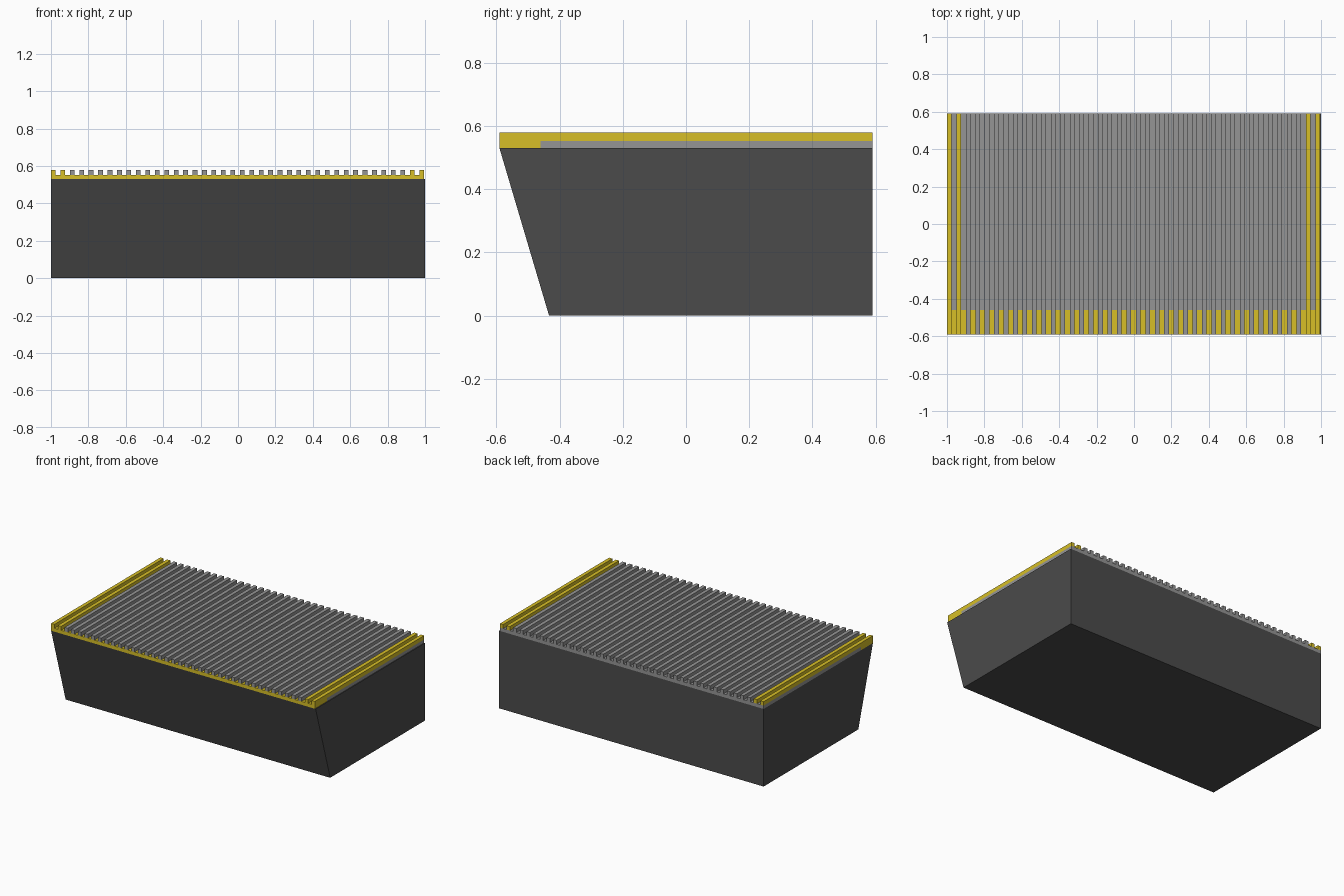
import bpy, bmesh

if "Cube" in bpy.data.objects:
    bpy.data.objects.remove(bpy.data.objects["Cube"])

def material(name, rgb):
    m = bpy.data.materials.new(name)
    m.diffuse_color = (*rgb, 1)
    m.use_nodes = True
    m.node_tree.nodes["Principled BSDF"].inputs["Base Color"].default_value = m.diffuse_color
    return m

dark = material("dark_metal", (0.07, 0.07, 0.07))
grey = material("tread_grey", (0.3, 0.3, 0.3))
yellow = material("safety_yellow", (0.68, 0.52, 0.02))

def extrude_x(name, profiles, mat):
    """Extrude (x0, x1, [(y, z)...]) profiles along x into one object."""
    bm = bmesh.new()
    for x0, x1, pts in profiles:
        face = bm.faces.new([bm.verts.new((x0, y, z)) for y, z in pts])
        ext = bmesh.ops.extrude_face_region(bm, geom=[face])
        moved = [v for v in ext["geom"] if isinstance(v, bmesh.types.BMVert)]
        bmesh.ops.translate(bm, verts=moved, vec=(x1 - x0, 0, 0))
    bmesh.ops.recalc_face_normals(bm, faces=bm.faces)
    me = bpy.data.meshes.new(name)
    bm.to_mesh(me)
    bm.free()
    me.materials.append(mat)
    ob = bpy.data.objects.new(name, me)
    bpy.context.collection.objects.link(ob)
    return ob

def rect(y0, y1, z0, z1):
    return [(y0, z0), (y1, z0), (y1, z1), (y0, z1)]

FRONT, BACK, SPLIT = -0.59, 0.59, -0.46
BODY_TOP, PLATE_TOP, RIDGE_TOP = 0.53, 0.553, 0.58
COUNT, PITCH, WIDTH = 40, 0.0505, 0.025
RIGHT = -1 + (COUNT - 1) * PITCH + WIDTH

# Step body with sloped riser
extrude_x("step_body", [(-1, 1, [(FRONT, BODY_TOP), (-0.433, 0), (BACK, 0), (BACK, BODY_TOP)])], dark)

# Tread plate: yellow front edge, grey behind
extrude_x("front_edge_plate", [(-1, RIGHT, rect(FRONT, SPLIT, BODY_TOP, PLATE_TOP))], yellow)
extrude_x("tread_plate", [(-1, RIGHT, rect(SPLIT, BACK, BODY_TOP, PLATE_TOP))], grey)

# Tread ridges: the outer two on each side are yellow
ridges = [(-1 + i * PITCH, -1 + i * PITCH + WIDTH, rect(FRONT, BACK, PLATE_TOP, RIDGE_TOP))
          for i in range(COUNT)]
extrude_x("tread_ridges", ridges[2:-2], grey)
extrude_x("side_ridges", ridges[:2] + ridges[-2:], yellow)
